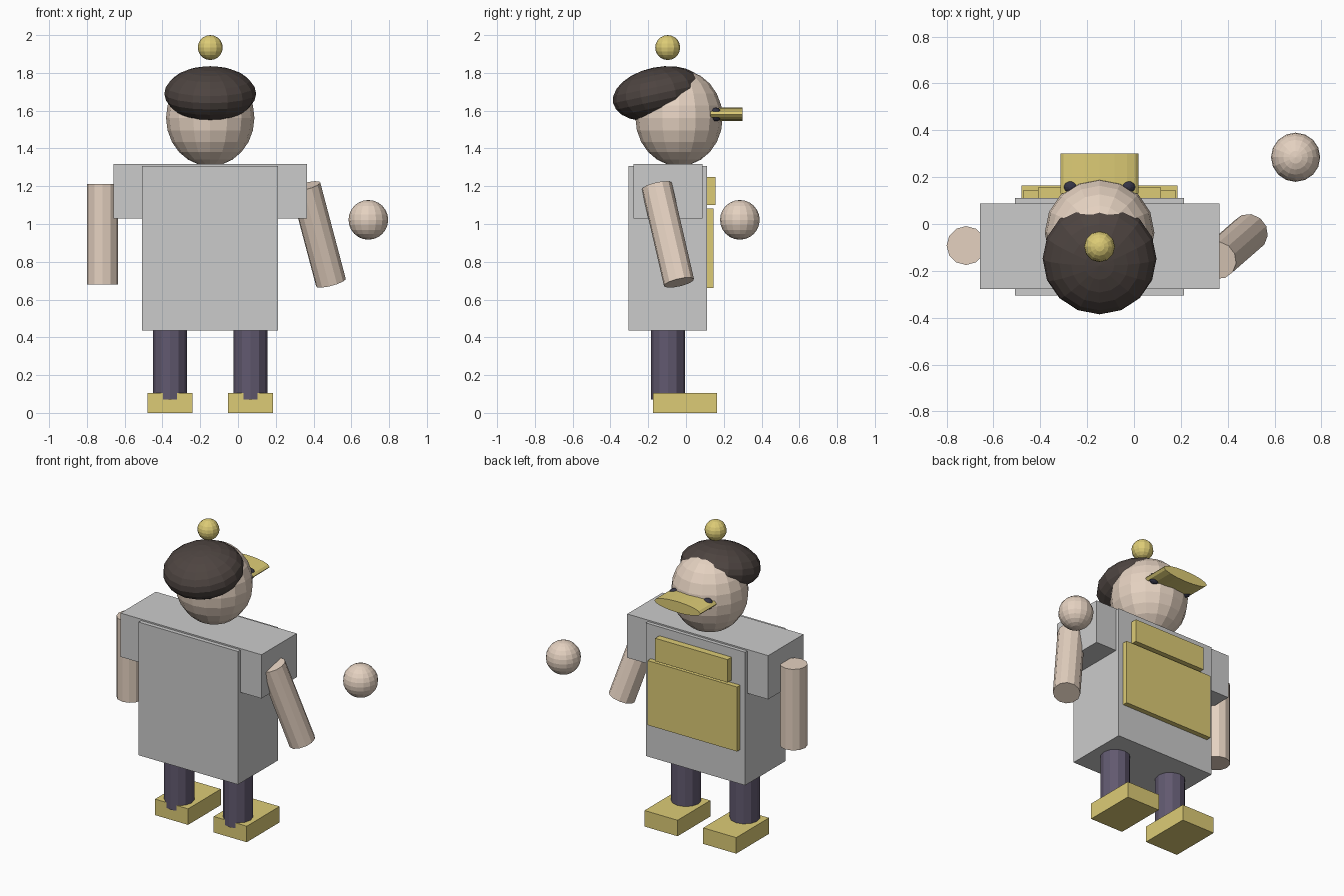
import bpy
import math
from mathutils import Vector

if "Cube" in bpy.data.objects:
    bpy.data.objects.remove(bpy.data.objects["Cube"])


def mat(name, rgb):
    m = bpy.data.materials.new(name)
    m.diffuse_color = (*rgb, 1)
    m.use_nodes = True
    m.node_tree.nodes["Principled BSDF"].inputs["Base Color"].default_value = m.diffuse_color
    return m


YELLOW = mat("yellow", (0.72, 0.60, 0.18))
SKIN = mat("skin", (0.78, 0.64, 0.53))
HAIR = mat("dark_brown", (0.075, 0.058, 0.052))
CLOTH = mat("dark_purple", (0.12, 0.10, 0.16))
DARK = mat("near_black", (0.035, 0.035, 0.06))


def finish(name, material):
    o = bpy.context.object
    o.name = name
    if material:
        o.data.materials.append(material)
    return o


def box(name, x, y, z, material=None):
    """Box from (min, max) ranges."""
    bpy.ops.mesh.primitive_cube_add(size=1, location=[sum(r) / 2 for r in (x, y, z)])
    o = finish(name, material)
    o.scale = [r[1] - r[0] for r in (x, y, z)]
    return o


def ball(name, center, radii, material, segments=16, rings=12, tilt=0):
    bpy.ops.mesh.primitive_uv_sphere_add(segments=segments, ring_count=rings, radius=1,
                                         location=center, rotation=(tilt, 0, 0))
    o = finish(name, material)
    o.scale = radii
    return o


def rod(name, a, b, radii, material, sides=12):
    """Cylinder from point a to point b."""
    a, b = Vector(a), Vector(b)
    d = b - a
    bpy.ops.mesh.primitive_cylinder_add(vertices=sides, radius=1, depth=1,
                                        location=(a + b) / 2)
    o = finish(name, material)
    o.rotation_mode = 'QUATERNION'
    o.rotation_quaternion = Vector((0, 0, 1)).rotation_difference(d)
    o.scale = (*radii, d.length)
    return o


CX = -0.147  # symmetry line of the figure

# Body and shoulders
box("torso", (-0.508, 0.213), (-0.305, 0.112), (0.435, 1.308))
box("shoulders", (-0.658, 0.365), (-0.278, 0.088), (1.03, 1.317))

# Chest panels
box("lower_chest_panel", (-0.472, 0.178), (0.10, 0.145), (0.66, 1.083), YELLOW)
box("upper_chest_panel", (-0.41, 0.115), (0.10, 0.155), (1.10, 1.25), YELLOW)

# Legs and shoes
for side, s in (("left", -1), ("right", 1)):
    x = CX + s * 0.213
    rod(side + "_leg", (x, -0.095, 0.07), (x, -0.095, 0.45), (0.09, 0.09), CLOTH)
    box(side + "_shoe", (x - 0.12, x + 0.12), (-0.175, 0.165), (0, 0.105), YELLOW)

# Arms and the free hand
rod("left_arm", (-0.717, -0.092, 0.68), (-0.717, -0.092, 1.212), (0.083, 0.083), SKIN)
rod("right_arm", (0.357, -0.155, 1.20), (0.492, -0.037, 0.69), (0.082, 0.082), SKIN)
ball("hand", (0.69, 0.285, 1.022), (0.105, 0.105, 0.105), SKIN)

# Head, hair and bobble
ball("head", (CX, -0.037, 1.562), (0.234, 0.231, 0.256), SKIN)
ball("hair", (CX, -0.148, 1.69), (0.243, 0.243, 0.14), HAIR, tilt=math.radians(12))
ball("bobble", (CX, -0.097, 1.934), (0.066, 0.066, 0.066), YELLOW, 12, 10)

# Eyes and bill
for side, s in (("left", -1), ("right", 1)):
    ball(side + "_eye", (CX + s * 0.12, 0.158, 1.58), (0.036, 0.032, 0.036), DARK, 12, 8)
rod("bill", (CX, 0.13, 1.58), (CX, 0.30, 1.58), (0.167, 0.036), YELLOW, 16)
